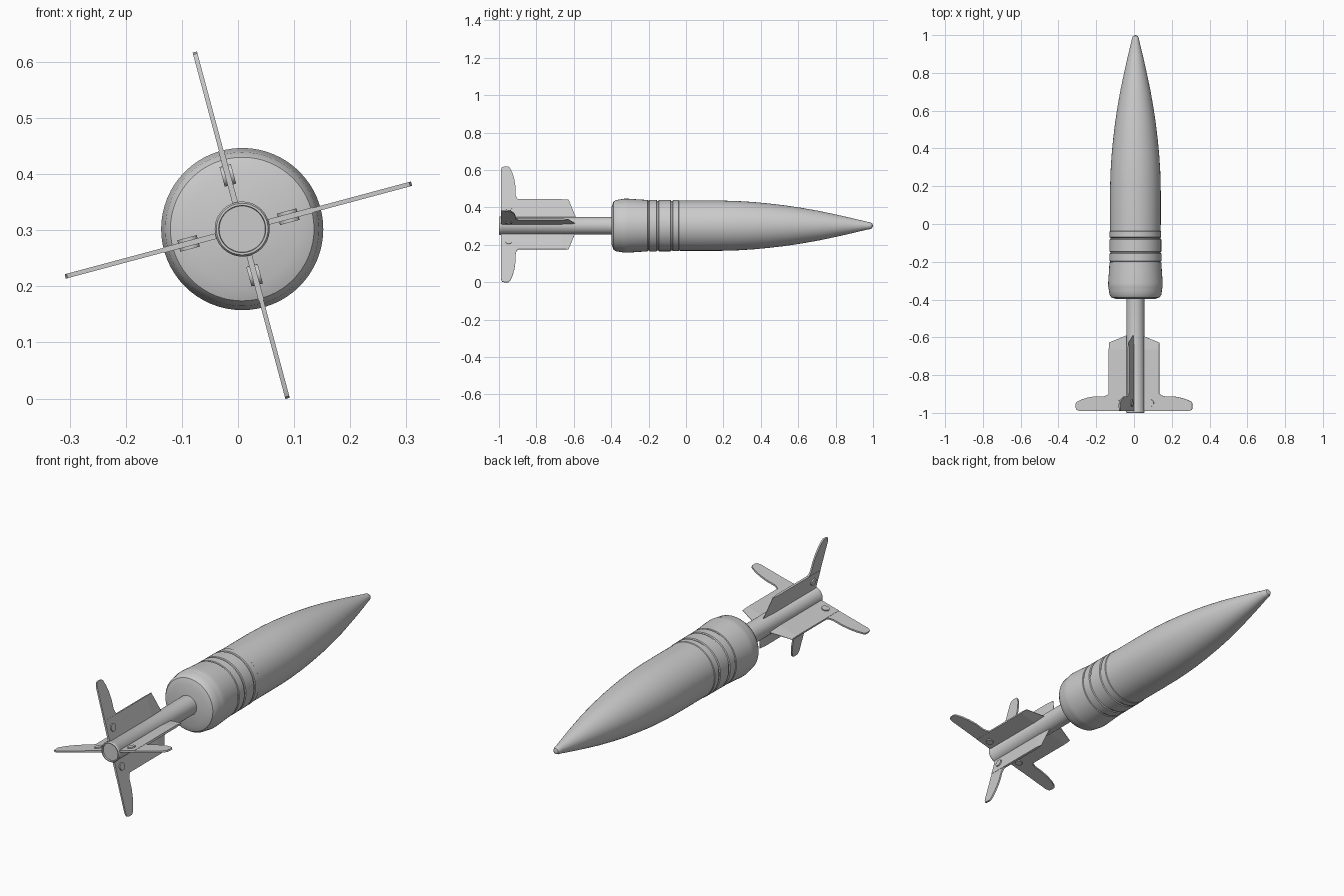
import bpy, bmesh
from math import cos, sin, pi, radians
from mathutils import Matrix, Vector

if "Cube" in bpy.data.objects:
    bpy.data.objects.remove(bpy.data.objects["Cube"])

CX, CZ = 0.0075, 0.302   # long axis of the projectile


def finish(name, bm, angle=30):
    bmesh.ops.recalc_face_normals(bm, faces=bm.faces)
    me = bpy.data.meshes.new(name)
    bm.to_mesh(me)
    bm.free()
    ob = bpy.data.objects.new(name, me)
    bpy.context.collection.objects.link(ob)
    bpy.ops.object.select_all(action='DESELECT')
    ob.select_set(True)
    bpy.context.view_layer.objects.active = ob
    bpy.ops.object.shade_smooth_by_angle(angle=radians(angle))
    return ob


def lathe(name, profile, n=64):
    """Revolve (radius, y) points about the long axis."""
    bm = bmesh.new()
    verts = [bm.verts.new((r, y, 0)) for r, y in profile]
    edges = [bm.edges.new(p) for p in zip(verts, verts[1:])]
    bmesh.ops.spin(bm, geom=verts + edges, cent=(0, 0, 0), axis=(0, 1, 0),
                   angle=2 * pi, steps=n, use_duplicate=False)
    bmesh.ops.remove_doubles(bm, verts=bm.verts, dist=1e-5)
    bmesh.ops.translate(bm, verts=bm.verts, vec=(CX, 0, CZ))
    return finish(name, bm)


def prism(bm, pts):
    """Plate from (radial, y, half thickness) outline points."""
    top = [bm.verts.new((r, y, t)) for r, y, t in pts]
    bot = [bm.verts.new((r, y, -t)) for r, y, t in pts]
    bm.faces.new(top)
    bm.faces.new(bot[::-1])
    n = len(pts)
    for i in range(n):
        j = (i + 1) % n
        bm.faces.new((top[i], bot[i], bot[j], top[j]))


# Shell: boat tail, driving bands and pointed nose
lathe("shell_body", [
    (0, -0.398), (0.100, -0.398), (0.128, -0.388), (0.137, -0.375), (0.1405, -0.352),
    (0.1435, -0.333), (0.1445, -0.328), (0.1443, -0.31), (0.140, -0.25), (0.1375, -0.205),
    (0.1335, -0.203), (0.1335, -0.198), (0.1375, -0.196), (0.1375, -0.157),
    (0.133, -0.154), (0.133, -0.148), (0.137, -0.145), (0.137, -0.082),
    (0.1325, -0.079), (0.1325, -0.073), (0.1365, -0.070), (0.1365, -0.041),
    (0.134, -0.038), (0.1345, 0.1), (0.134, 0.2), (0.1315, 0.28), (0.1265, 0.36),
    (0.119, 0.44), (0.1085, 0.53), (0.095, 0.62), (0.079, 0.71), (0.060, 0.80),
    (0.041, 0.885), (0.0205, 0.97), (0.0185, 0.984), (0.013, 0.995), (0, 1.0)])

# Tail tube with a rimmed end
lathe("tail_tube", [
    (0, -0.992), (0.041, -0.992), (0.042, -1.0), (0.046, -1.0), (0.049, -0.995),
    (0.049, -0.985), (0.0475, -0.982), (0.0475, -0.385), (0, -0.385)], 48)

# Four tail fins: plate with swept blade, sharpened front and a rivet
for k in range(4):
    a = radians(15 + 90 * k)
    shift = (-0.007, 0.007, 0.007, -0.007)[k]
    bm = bmesh.new()
    t = 0.005
    prism(bm, [(0.03, -0.99, t), (0.138, -0.99, t), (0.138, -0.665, t), (0.03, -0.665, t)])
    prism(bm, [(0.03, -0.665, t), (0.138, -0.665, t), (0.138, -0.628, 0.001),
               (0.03, -0.585, 0.001)])
    b = 0.004
    prism(bm, [(0.13, -0.99, b), (0.30, -0.99, b), (0.316, -0.984, b), (0.3195, -0.972, b),
               (0.3195, -0.95, b), (0.312, -0.941, b), (0.285, -0.928, b), (0.25, -0.918, b),
               (0.21, -0.912, b), (0.165, -0.912, b), (0.148, -0.906, b), (0.13, -0.892, b)])
    bmesh.ops.create_cone(bm, cap_ends=True, segments=24, radius1=0.018, radius2=0.018,
                          depth=0.021, matrix=Matrix.Translation((0.092, -0.948, 0)))
    # local radial / y / thickness axes to world
    d, nrm = Vector((cos(a), 0, sin(a))), Vector((-sin(a), 0, cos(a)))
    for v in bm.verts:
        r, y, h = v.co
        v.co = Vector((CX, y, CZ)) + d * (r + shift) + nrm * h
    finish(f"tail_fin_{k + 1}", bm, 25)
